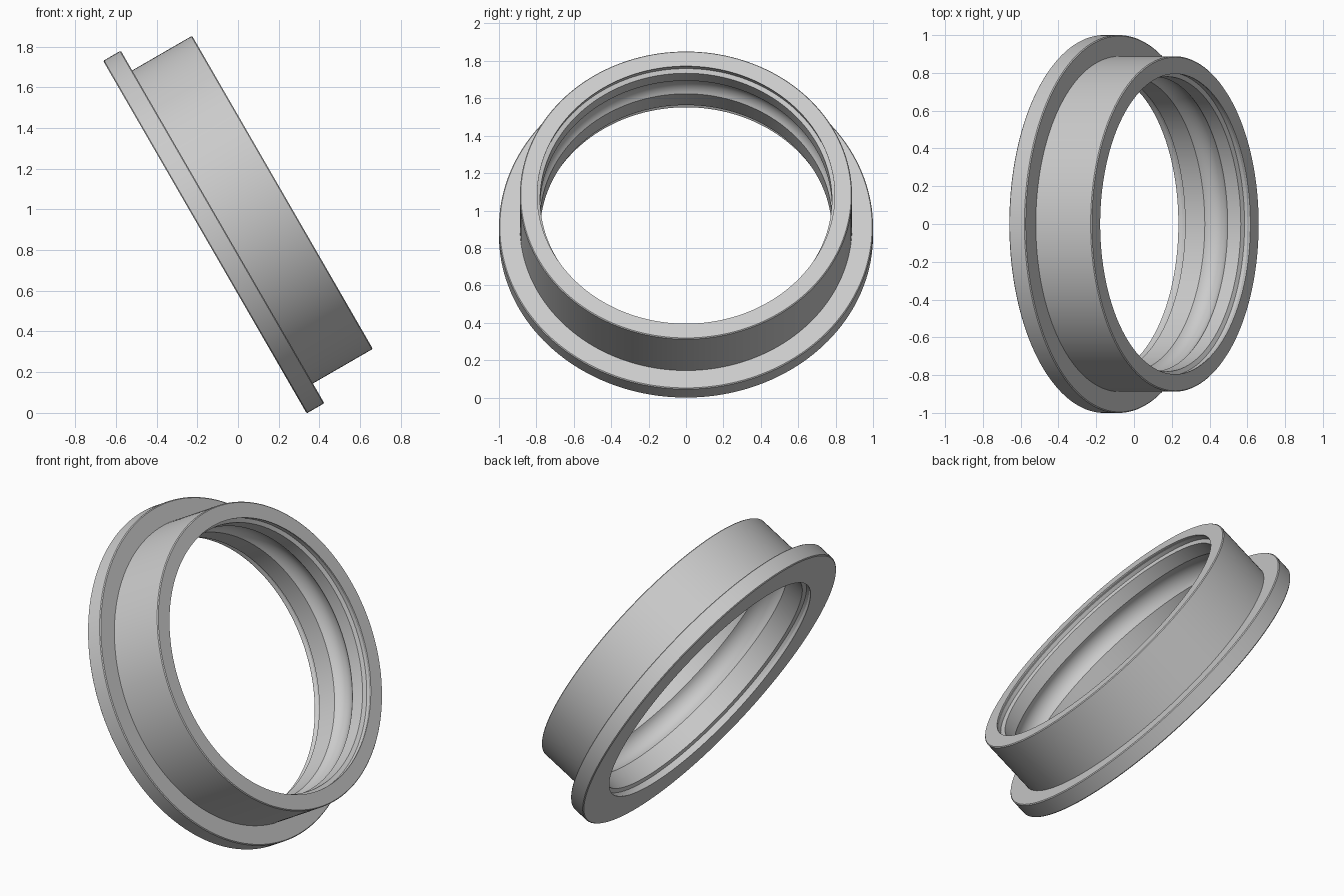
import bpy
import bmesh
import math
from mathutils import Matrix, Vector

cube = bpy.data.objects.get("Cube")
if cube:
    bpy.data.objects.remove(cube, do_unlink=True)

# Single satin steel material
steel = bpy.data.materials.new("grey steel")
steel.use_nodes = True
colour = (0.6, 0.6, 0.6, 1)
steel.diffuse_color = colour
steel.node_tree.nodes["Principled BSDF"].inputs["Base Color"].default_value = colour

HEIGHT, FLANGE, TUBE, LAND, LIP, GROOVE = 0.44, 0.1, 0.888, 0.78, 0.795, 0.803
BEVEL = 0.005
SEGMENTS = 160


def raceway(top, bottom, depth, steps=12):
    """Shallow circular arc cut into the inner wall."""
    half = (top - bottom) / 2
    radius = (half ** 2 + depth ** 2) / (2 * depth)
    angle = math.asin(half / radius)
    mid = (top + bottom) / 2
    points = []
    for i in range(steps + 1):
        a = angle * (1 - 2 * i / steps)
        points.append((LAND + depth - radius * (1 - math.cos(a)), mid + radius * math.sin(a)))
    return points


# Seal groove as (radius, distance from the end face)
seal = [(LIP, 0), (LIP, BEVEL), (GROOVE, 0.02), (GROOVE, 0.04), (LAND, 0.05)]

# Closed cross-section: flange, tube, upper seal groove, raceway, lower seal groove
outer = [(1 - BEVEL, 0), (1, BEVEL), (1, FLANGE - BEVEL), (1 - BEVEL, FLANGE),
         (TUBE, FLANGE), (TUBE, HEIGHT - BEVEL), (TUBE - BEVEL, HEIGHT)]
upper = [(r, HEIGHT - d) for r, d in seal]
lower = [(r, d) for r, d in reversed(seal)]
profile = outer + upper + raceway(0.31, 0.17, 0.03) + lower

# Revolve the cross-section
bm = bmesh.new()
verts = [bm.verts.new((r, 0, h)) for r, h in profile]
edges = [bm.edges.new((verts[i - 1], verts[i])) for i in range(len(verts))]
bmesh.ops.spin(bm, geom=verts + edges, cent=(0, 0, 0), axis=(0, 0, 1),
               angle=math.tau, steps=SEGMENTS, use_merge=False)
bmesh.ops.remove_doubles(bm, verts=bm.verts[:], dist=0.0001)
bmesh.ops.recalc_face_normals(bm, faces=bm.faces[:])

# Tilt the ring and rest the flange on the ground
bm.transform(Matrix.Rotation(math.radians(60), 4, "Y"))
xs = [v.co.x for v in bm.verts]
base = min(v.co.z for v in bm.verts)
bm.transform(Matrix.Translation(Vector((-(min(xs) + max(xs)) / 2, 0, -base))))

mesh = bpy.data.meshes.new("flanged_ring")
bm.to_mesh(mesh)
bm.free()
mesh.materials.append(steel)
ring = bpy.data.objects.new("flanged_ring", mesh)
bpy.context.collection.objects.link(ring)

# Smooth the round walls, keep the edges crisp
bpy.ops.object.select_all(action="DESELECT")
ring.select_set(True)
bpy.context.view_layer.objects.active = ring
bpy.ops.object.shade_smooth_by_angle(angle=math.radians(25))
